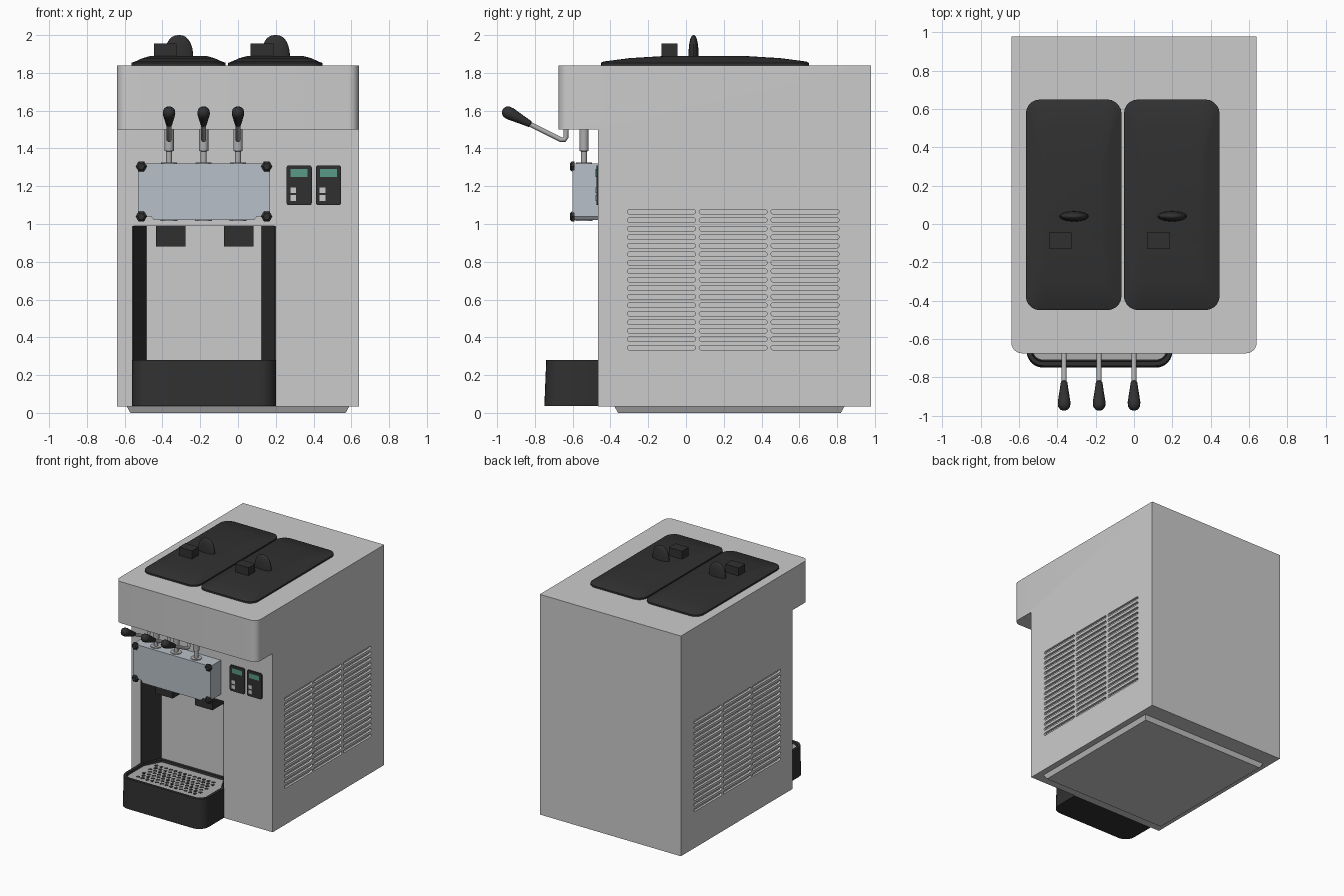
import bpy, bmesh, math
from mathutils import Vector

if "Cube" in bpy.data.objects:
    bpy.data.objects.remove(bpy.data.objects["Cube"])


def material(name, rgb):
    m = bpy.data.materials.new(name)
    m.diffuse_color = (*rgb, 1)
    m.use_nodes = True
    m.node_tree.nodes["Principled BSDF"].inputs["Base Color"].default_value = m.diffuse_color
    return m


BLACK = material("black_plastic", (0.03, 0.03, 0.03))
STEEL = material("pale_steel", (0.48, 0.53, 0.58))
ROD = material("rod_metal", (0.42, 0.42, 0.42))
SCREEN = material("screen_green", (0.1, 0.32, 0.24))
BUTTON = material("button_white", (0.6, 0.6, 0.6))


def add_loft(bm, rings):
    """Skin equal-length rings of points and cap both ends."""
    vs = [[bm.verts.new(p) for p in r] for r in rings]
    n = len(vs[0])
    for a, b in zip(vs, vs[1:]):
        for i in range(n):
            j = (i + 1) % n
            bm.faces.new((a[i], a[j], b[j], b[i]))
    bm.faces.new(vs[0][::-1])
    bm.faces.new(vs[-1])


def finish(name, bm, mat=None, smooth=False):
    bmesh.ops.recalc_face_normals(bm, faces=bm.faces)
    me = bpy.data.meshes.new(name)
    bm.to_mesh(me)
    bm.free()
    ob = bpy.data.objects.new(name, me)
    bpy.context.collection.objects.link(ob)
    if mat:
        me.materials.append(mat)
    if smooth:
        bpy.ops.object.select_all(action='DESELECT')
        ob.select_set(True)
        bpy.context.view_layer.objects.active = ob
        bpy.ops.object.shade_smooth_by_angle(angle=math.radians(35))
    return ob


def loft(name, rings, mat=None, smooth=False):
    bm = bmesh.new()
    add_loft(bm, rings)
    return finish(name, bm, mat, smooth)


def rrect(a0, a1, b0, b1, r, seg=5):
    """Rounded rectangle as 2D points."""
    pts = []
    for ca, cb, s in ((a1-r, b1-r, 0), (a0+r, b1-r, 1), (a0+r, b0+r, 2), (a1-r, b0+r, 3)):
        for k in range(seg + 1):
            t = (s + k / seg) * math.pi / 2
            pts.append((ca + r * math.cos(t), cb + r * math.sin(t)))
    return pts


def box(name, x0, x1, y0, y1, z0, z1, mat=None):
    q = ((x0, y0), (x1, y0), (x1, y1), (x0, y1))
    return loft(name, [[(x, y, z) for x, y in q] for z in (z0, z1)], mat)


def tube(name, x, path, radii, mat, n=16):
    """Round section swept along a (y, z) path at a fixed x."""
    P = [Vector((x, *p)) for p in path]
    rings = []
    for i, p in enumerate(P):
        t = (P[min(i+1, len(P)-1)] - P[max(i-1, 0)]).normalized()
        u = Vector((1, 0, 0))
        v = t.cross(u)
        rings.append([p + radii[i] * (u * math.cos(2*math.pi*k/n) + v * math.sin(2*math.pi*k/n))
                      for k in range(n)])
    return loft(name, rings, mat, True)


# Cabinet: side profile with overhanging head, front head corners rounded
side = [(-0.465, 0.035), (0.98, 0.035), (0.98, 1.84), (-0.675, 1.84), (-0.675, 1.5), (-0.465, 1.5)]
bm = bmesh.new()
add_loft(bm, [[(x, y, z) for y, z in side] for x in (-0.64, 0.64)])
corners = [e for e in bm.edges if all(v.co.y < -0.67 for v in e.verts)
           and abs(e.verts[0].co.x - e.verts[1].co.x) < 0.01]
bmesh.ops.bevel(bm, geom=corners, offset=0.055, segments=6, profile=0.5, affect='EDGES')
body = finish("cabinet", bm)

# Cutter: serving recess plus louvre slots on both sides
bm = bmesh.new()
recess = [(-0.56, -0.55), (-0.56, -0.465), (-0.49, -0.3), (0.13, -0.3), (0.2, -0.465), (0.2, -0.55)]
add_loft(bm, [[(x, y, z) for x, y in recess] for z in (0.2, 0.99)])
for s in (-1, 1):
    for col in range(3):
        for row in range(17):
            y, z = -0.31 + 0.38 * col, 0.333 + 0.045 * row
            slot = rrect(y, y + 0.36, z, z + 0.024, 0.0115, 3)
            add_loft(bm, [[(s * x, a, b) for a, b in slot] for x in (0.622, 0.66)])
cutter = finish("cabinet_cutter", bm)
cutter.hide_render = True
mod = body.modifiers.new("openings", 'BOOLEAN')
mod.operation, mod.object, mod.solver = 'DIFFERENCE', cutter, 'EXACT'
bpy.context.view_layer.objects.active = body
bpy.ops.object.modifier_apply(modifier=mod.name)
bpy.data.objects.remove(cutter)
bpy.ops.object.select_all(action='DESELECT')
body.select_set(True)
bpy.ops.object.shade_smooth_by_angle(angle=math.radians(25))

# Tapered base
loft("base", [[(x * (0.59 - i), 0.23 + y * (0.61 - i), z) for x, y in ((-1, -1), (1, -1), (1, 1), (-1, 1))]
              for z, i in ((0, 0.02), (0.036, 0))])

# Black slanted side walls of the recess
for name, xo, xi, d in (("recess_wall_left", -0.56, -0.49, 0.006), ("recess_wall_right", 0.2, 0.13, -0.006)):
    q = ((xo, -0.466), (xi, -0.301), (xi + d, -0.301), (xo + d, -0.466))
    loft(name, [[(x, y, z) for x, y in q] for z in (0.25, 0.989)], BLACK)


# Drip tray with recessed perforated grill
def tray_ring(i, z, inset=0.0):
    r, f, a, b = 0.085 - i, -0.75 + i + inset, -0.56 + i, 0.2 - i
    pts = [(0.13 - i, -0.301 - i), (b, -0.465)]
    for cx, t0 in ((b - r, 0), (a + r, -90)):
        for k in range(7):
            t = math.radians(t0 - 15 * k)
            pts.append((cx + r * math.cos(t), f + r + r * math.sin(t)))
    return [(x, y, z) for x, y in pts + [(a, -0.465), (-0.49 + i, -0.301 - i)]]


loft("drip_tray", [tray_ring(0, 0.037), tray_ring(0, 0.28, 0.01), tray_ring(0.022, 0.28, 0.01),
                   tray_ring(0.026, 0.255, 0.01)], BLACK, True)
loft("drip_grill", [tray_ring(0.03, 0.25, 0.01), tray_ring(0.03, 0.266, 0.01)], ROD)
bm = bmesh.new()
for row in range(7):
    for col in range(13):
        cx, cy = -0.455 + 0.043 * col + 0.0215 * (row % 2), -0.645 + 0.04 * row
        add_loft(bm, [[(cx + 0.016 * math.cos(k * math.pi / 4), cy + 0.016 * math.sin(k * math.pi / 4), z)
                       for k in range(8)] for z in (0.26, 0.2675)])
finish("grill_holes", bm, BLACK)

# Nozzle housings hanging from the recess ceiling
for x in (-0.355, 0.005):
    box("nozzle_housing", x - 0.078, x + 0.078, -0.45, -0.3, 0.88, 0.995, BLACK)

# Dispensing block with notched lower corners
front = [(-0.53, 1.04), (-0.46, 1.04), (-0.445, 1.02), (0.085, 1.02), (0.1, 1.04), (0.17, 1.04),
         (0.17, 1.32), (-0.53, 1.32)]
loft("dispenser_block", [[(x, y, z) for x, z in front] for y in (-0.6, -0.46)], STEEL)
for x in (-0.512, 0.152):
    for z in (1.305, 1.04):
        tube("block_knob", x, [(-0.59, z), (-0.605, z), (-0.615, z)], [0.03, 0.03, 0.018], BLACK, 6)

# Three pistons, spouts and pull levers
for x in (-0.365, -0.182, 0.0):
    tube("spout", x, [(-0.54, 1.015), (-0.54, 1.04)], [0.045, 0.045], STEEL)
    tube("piston_collar", x, [(-0.54, 1.315), (-0.54, 1.326)], [0.042, 0.042], ROD)
    tube("piston", x, [(-0.54, 1.32), (-0.54, 1.385), (-0.54, 1.386), (-0.54, 1.505)],
         [0.016, 0.016, 0.025, 0.025], ROD)
    tube("lever_rod", x, [(-0.635, 1.505), (-0.635, 1.46), (-0.643, 1.447), (-0.662, 1.446), (-0.84, 1.535)],
         [0.013] * 5, ROD)
    d, o = Vector((-0.885, 0.465)).normalized(), Vector((-0.822, 1.527))
    tube("lever_grip", x, [tuple(o + d * t) for t in (0, 0.005, 0.05, 0.12, 0.145, 0.16, 0.168)],
         [0.012, 0.017, 0.023, 0.033, 0.032, 0.022, 0.006], BLACK)

# Control panels with screen and two buttons
for x in (0.257, 0.412):
    panel = rrect(x, x + 0.134, 1.1, 1.31, 0.012, 3)
    loft("control_panel", [[(a, y, b) for a, b in panel] for y in (-0.475, -0.46)], BLACK)
    box("panel_screen", x + 0.022, x + 0.112, -0.478, -0.47, 1.25, 1.29, SCREEN)
    for z in (1.123, 1.163):
        box("panel_button", x + 0.02, x + 0.05, -0.479, -0.47, z, z + 0.03, BUTTON)

# Hopper lids, each with a latch block and a finger grip
for x in (-0.565, -0.053):
    rings = []
    for z, ix, iy in ((1.835, 0, 0), (1.853, 0, 0), (1.86, 0.02, 0.012), (1.878, 0.06, 0.15), (1.889, 0.1, 0.33)):
        rings.append([(a, b, z) for a, b in rrect(x + ix, x + 0.5 - ix, -0.45 + iy, 0.65 - iy, 0.075 - ix * 0.4)])
    loft("hopper_lid", rings, BLACK, True)
    box("lid_latch", x + 0.12, x + 0.24, -0.13, -0.045, 1.87, 1.955, BLACK)
    grip = []
    for k in range(9):
        t = k / 8 * math.radians(86)
        w, h = math.cos(t) ** 0.8, 1.885 + 0.115 * math.sin(t)
        grip.append([(x + 0.252 + 0.076 * w * math.cos(a), 0.04 + 0.027 * w * math.sin(a), h)
                     for a in (2 * math.pi * i / 24 for i in range(24))])
    loft("lid_grip", grip, BLACK, True)
